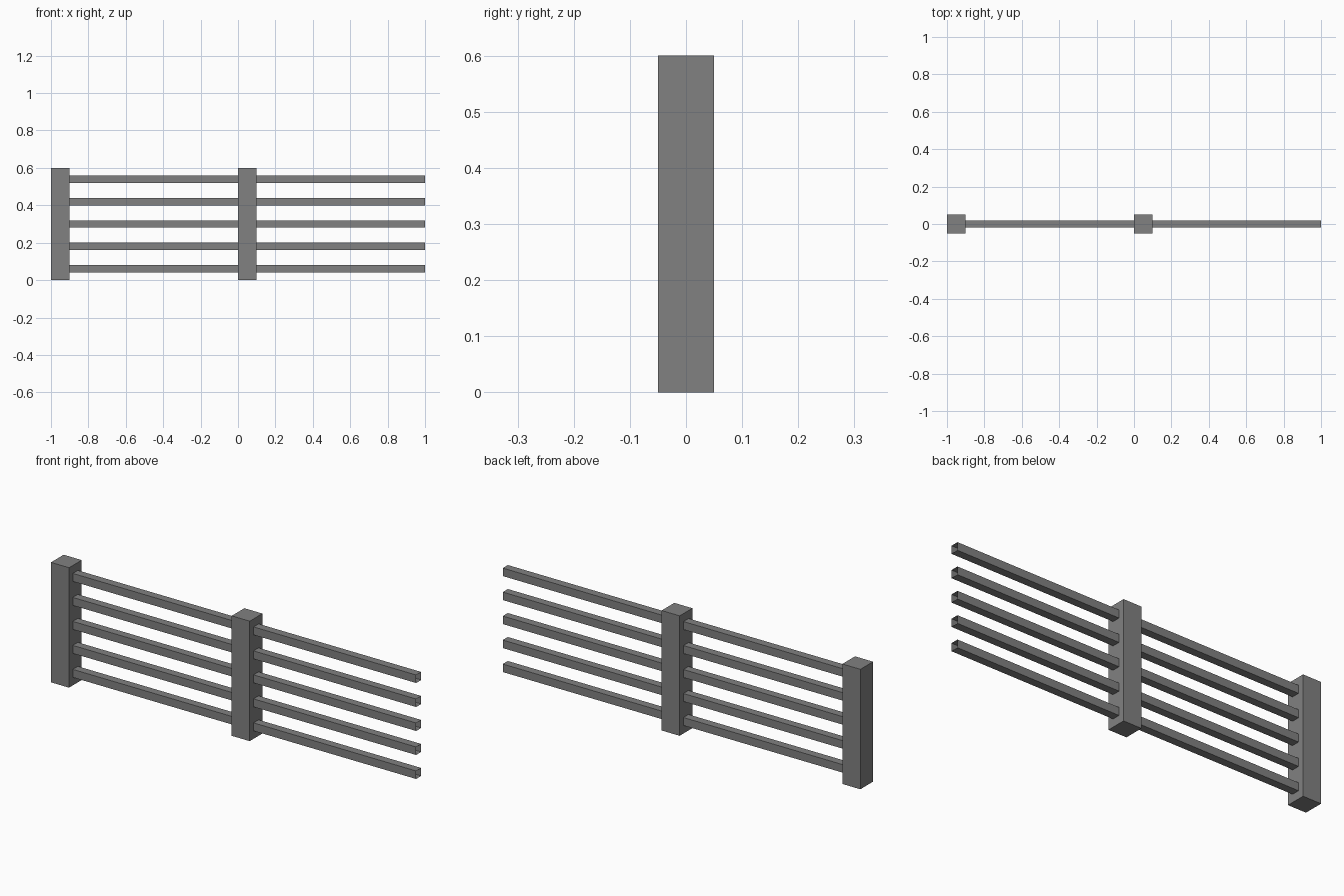
import bpy
import bmesh
from mathutils import Matrix, Vector

cube = bpy.data.objects.get("Cube")
if cube:
    bpy.data.objects.remove(cube, do_unlink=True)

# Single grey material
grey = bpy.data.materials.new("grey_metal")
grey.use_nodes = True
colour = (0.22, 0.22, 0.22, 1)
grey.diffuse_color = colour
grey.node_tree.nodes["Principled BSDF"].inputs["Base Color"].default_value = colour


def box(name, centre, size, open_ends=False):
    """Flat-shaded box; open_ends leaves out the two faces along x."""
    bm = bmesh.new()
    bmesh.ops.create_cube(bm, size=1, matrix=Matrix.Translation(centre)
                          @ Matrix.Diagonal(Vector(size).to_4d()))
    if open_ends:
        bm.normal_update()
        ends = [f for f in bm.faces if abs(f.normal.x) > 0.5]
        bmesh.ops.delete(bm, geom=ends, context='FACES_ONLY')
    mesh = bpy.data.meshes.new(name)
    bm.to_mesh(mesh)
    bm.free()
    mesh.materials.append(grey)
    obj = bpy.data.objects.new(name, mesh)
    bpy.context.collection.objects.link(obj)
    return obj


POST, HEIGHT, RAIL, BAY = 0.1, 0.6, 0.04, 1.0
RAILS = 5
SPACING = HEIGHT / RAILS

# Two bays: a post at the right of each, with open-ended rails running left
for side, start in (("right", -BAY), ("middle", 0)):
    box(f"{side}_post", (start + POST / 2, 0, HEIGHT / 2), (POST, POST, HEIGHT))
    for i in range(RAILS):
        box(f"{side}_rail_{i + 1}",
            (start + (POST + BAY) / 2, 0, SPACING * (i + 0.5)),
            (BAY - POST, RAIL, RAIL), open_ends=True)
